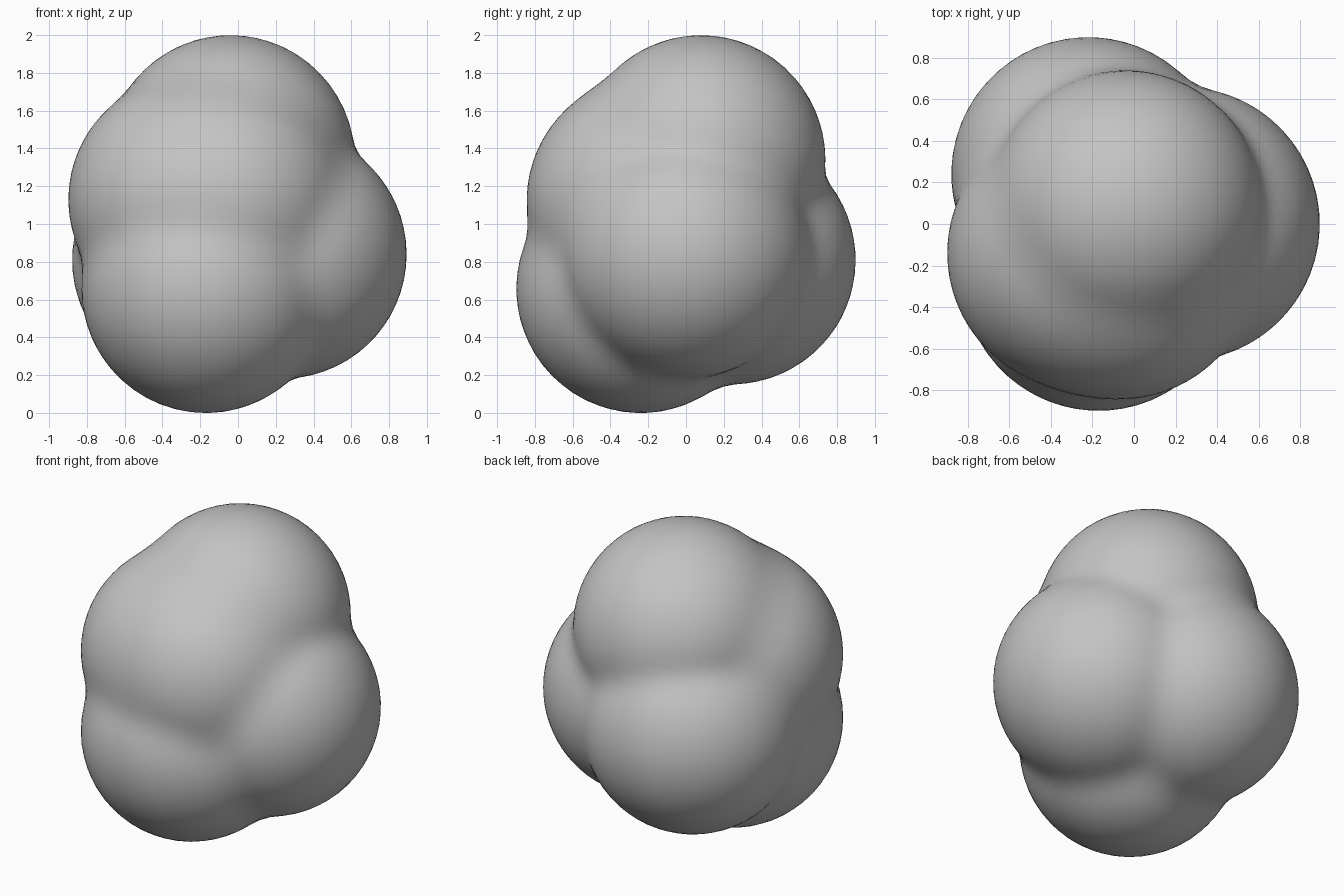
import bpy
import bmesh
from mathutils import Vector

if "Cube" in bpy.data.objects:
    bpy.data.objects.remove(bpy.data.objects["Cube"])

# Lobes of the blob: equal spheres gathered round a common middle
R = 0.658
LOBES = [Vector(c) for c in (
    (-0.04, 0.08, 1.342),    # top
    (0.235, 0.00, 0.84),     # right
    (-0.22, 0.24, 0.81),     # back left
    (-0.17, -0.24, 0.658),   # bottom front
    (-0.24, -0.14, 1.13),    # upper left
    (-0.07, -0.185, 1.125),  # upper front
)]
BLEND = 0.07
MIDDLE = Vector((-0.07, -0.02, 0.98))


def distance(p):
    """Distance to the softly merged lobes."""
    d = None
    for c in LOBES:
        s = (p - c).length - R
        if d is None:
            d = s
        else:
            h = max(BLEND - abs(d - s), 0.0) / BLEND
            d = min(d, s) - h * h * BLEND * 0.25
    return d


def surface_point(direction):
    """March inwards from outside until the merged surface is met."""
    t = 1.6
    for _ in range(40):
        d = distance(MIDDLE + direction * t)
        t -= d
        if abs(d) < 1e-4:
            break
    return MIDDLE + direction * t


# Merged skin
bm = bmesh.new()
bmesh.ops.create_icosphere(bm, subdivisions=5, radius=1.0)
for v in bm.verts:
    v.co = surface_point(v.co.normalized())
# soften the creases between lobes
for f in bm.faces:
    f.smooth = True
# rest on the ground
low = min(v.co.z for v in bm.verts)
bmesh.ops.translate(bm, verts=bm.verts, vec=(0, 0, -low))

mesh = bpy.data.meshes.new("lobed_blob")
bm.to_mesh(mesh)
bm.free()
blob = bpy.data.objects.new("lobed_blob", mesh)
bpy.context.collection.objects.link(blob)

grey = bpy.data.materials.new("light grey")
grey.diffuse_color = (0.55, 0.55, 0.55, 1.0)
grey.use_nodes = True
grey.node_tree.nodes["Principled BSDF"].inputs["Base Color"].default_value = grey.diffuse_color
mesh.materials.append(grey)
